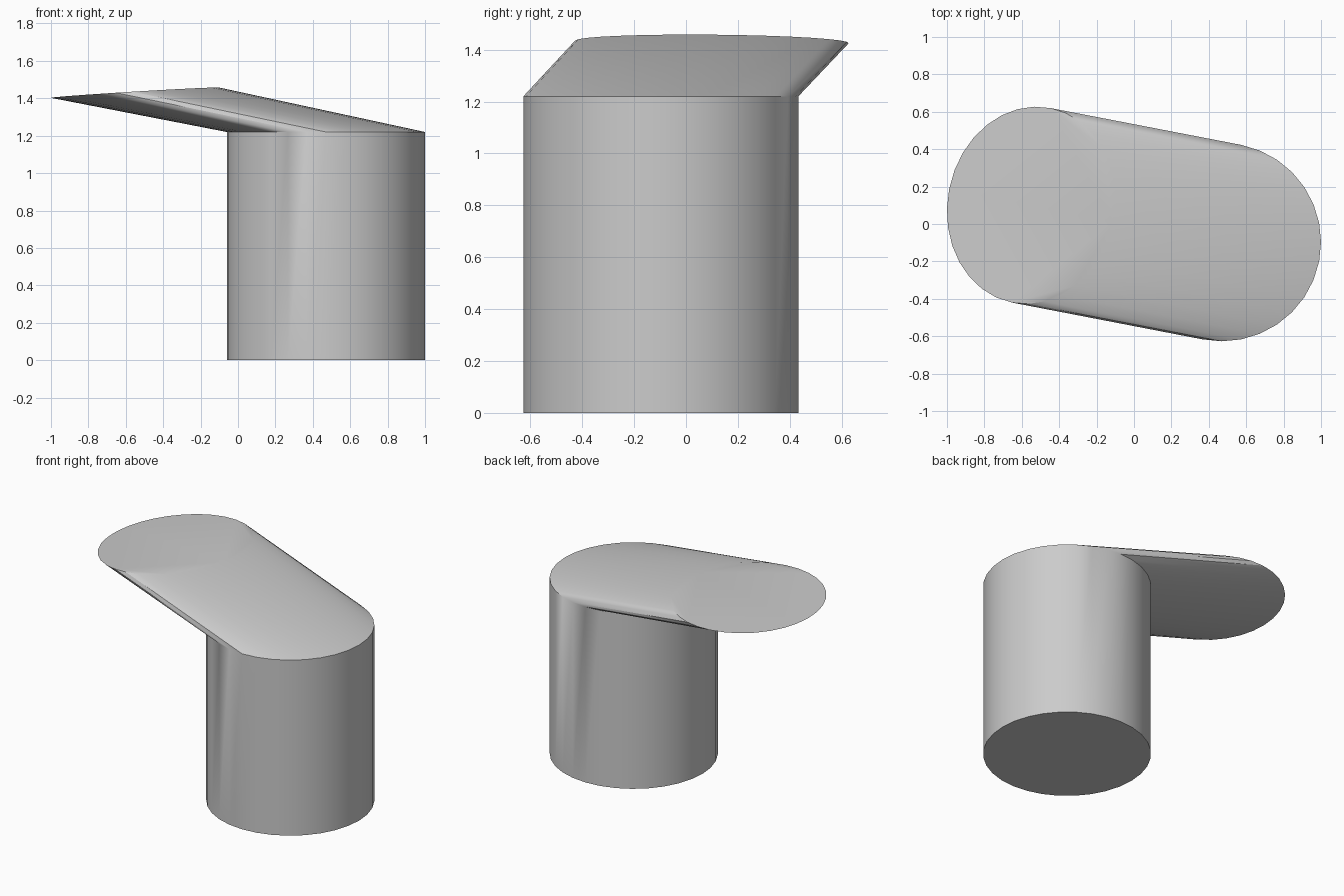
import bpy
import bmesh
import math
from mathutils import Vector

cube = bpy.data.objects.get("Cube")
if cube:
    bpy.data.objects.remove(cube, do_unlink=True)

# Single plain material
grey = bpy.data.materials.new("plain grey")
grey.use_nodes = True
colour = (0.6, 0.6, 0.6, 1)
grey.diffuse_color = colour
grey.node_tree.nodes["Principled BSDF"].inputs["Base Color"].default_value = colour

SIDES = 32
RADIUS = 0.53
base = Vector((0.47, -0.097, 0))
seam = Vector((0.47, -0.097, 1.22))
tip = Vector((-0.55, 0.1, 1.43))

# Drag direction of the bent head, and its perpendicular on the ground plane
along = Vector((tip.x - seam.x, tip.y - seam.y, 0)).normalized()
across = Vector((-along.y, along.x, 0))


def ring(bm, centre, long_axis):
    """Ring of vertices around centre, squashed or tilted through long_axis."""
    verts = []
    for i in range(SIDES):
        a = math.tau * i / SIDES - math.atan2(along.y, along.x)
        verts.append(bm.verts.new(
            centre + long_axis * math.cos(a) + across * RADIUS * math.sin(a)))
    return verts


# Upright cylinder whose upper section is pulled sideways to a tilted end
bm = bmesh.new()
rings = [ring(bm, base, along * RADIUS),
         ring(bm, seam, along * RADIUS),
         ring(bm, tip, along * 0.447 + Vector((0, 0, -0.028)))]
for low, high in zip(rings, rings[1:]):
    for i in range(SIDES):
        j = (i + 1) % SIDES
        bm.faces.new((low[i], low[j], high[j], high[i]))
bm.faces.new(rings[0][::-1])
bm.faces.new(rings[-1])
bmesh.ops.recalc_face_normals(bm, faces=bm.faces)

mesh = bpy.data.meshes.new("bent_cylinder")
bm.to_mesh(mesh)
bm.free()
mesh.materials.append(grey)
body = bpy.data.objects.new("bent_cylinder", mesh)
bpy.context.collection.objects.link(body)

bpy.ops.object.select_all(action="DESELECT")
body.select_set(True)
bpy.context.view_layer.objects.active = body
bpy.ops.object.shade_smooth_by_angle(angle=math.radians(30))
